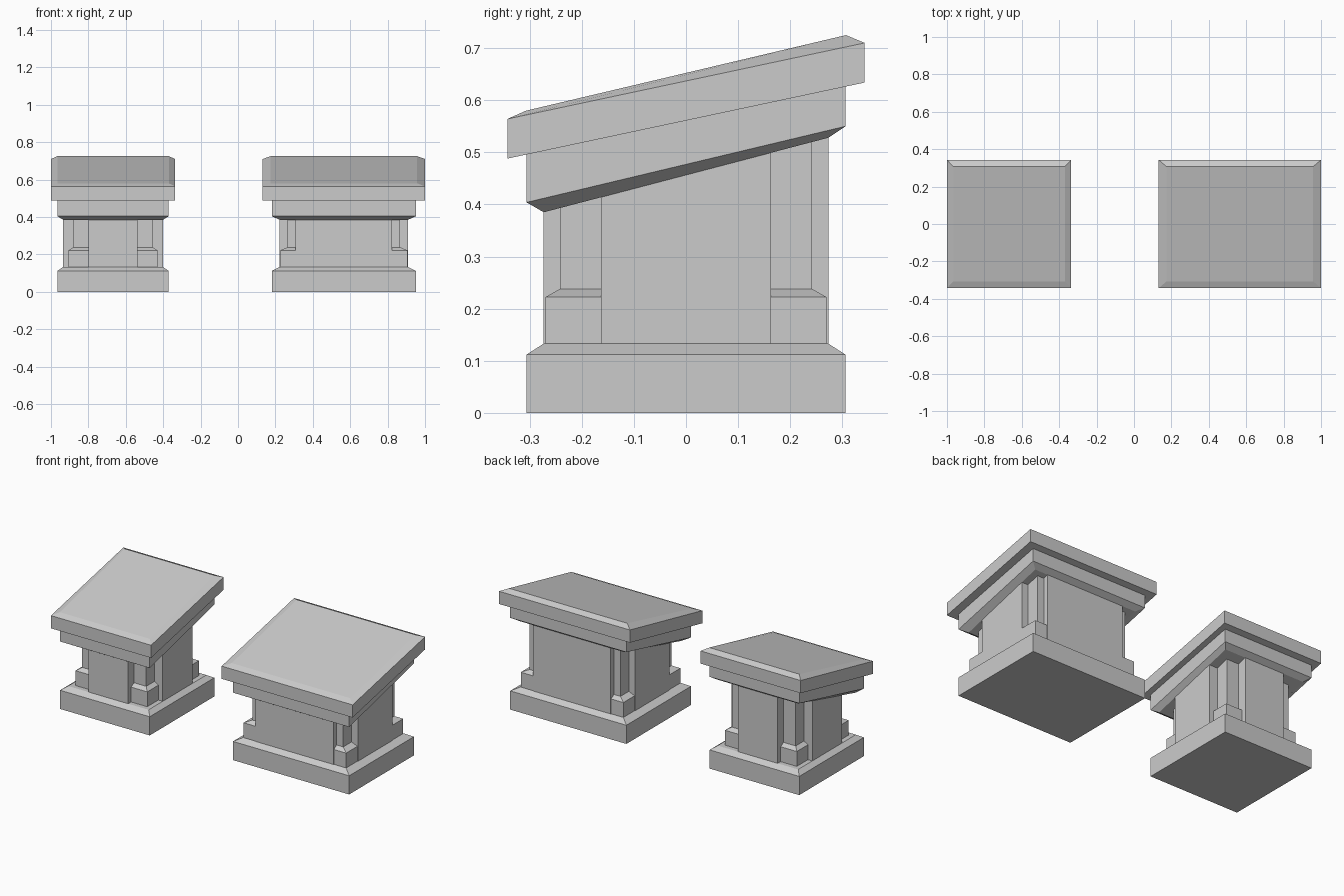
import bpy
import bmesh

if "Cube" in bpy.data.objects:
    bpy.data.objects.remove(bpy.data.objects["Cube"])


def loft(name, rings):
    """Stack of rectangles (x0, x1, y0, y1, z at y0, z at y1), capped at both ends."""
    bm = bmesh.new()
    loops = []
    for x0, x1, y0, y1, z0, z1 in rings:
        pts = [(x0, y0, z0), (x1, y0, z0), (x1, y1, z1), (x0, y1, z1)]
        loops.append([bm.verts.new(p) for p in pts])
    bm.faces.new(loops[0][::-1])
    bm.faces.new(loops[-1])
    for a, b in zip(loops, loops[1:]):
        for i in range(4):
            j = (i + 1) % 4
            bm.faces.new((a[i], a[j], b[j], b[i]))
    bmesh.ops.recalc_face_normals(bm, faces=bm.faces)
    mesh = bpy.data.meshes.new(name)
    bm.to_mesh(mesh)
    bm.free()
    obj = bpy.data.objects.new(name, mesh)
    bpy.context.collection.objects.link(obj)
    return obj


def slope(y):
    """Height of the tilted underside of the cornice, slightly embedded."""
    return 0.4565 + 0.262 * y + 0.004


def pedestal(side, cx, base, neck, cap, cap_top, panel, foot, shaft):
    """Each of panel, foot and shaft is an (x, y) half size."""
    def ring(hx, hy, z0, z1):
        return (cx - hx, cx + hx, -hy, hy, z0, z1)

    # Plinth with sloped upper edge
    loft(side + "_plinth", [ring(base, 0.306, 0, 0), ring(base, 0.306, 0.112, 0.112),
                            ring(neck, 0.273, 0.133, 0.133)])

    # Crossing body slabs that leave notched corners
    for label, hx, hy in (("front_back_body", panel[0], 0.273),
                          ("side_body", neck, panel[1])):
        loft(side + "_" + label, [ring(hx, hy, 0.131, 0.131),
                                  ring(hx, hy, slope(-hy), slope(hy))])

    # Corner pillars with wider feet
    for sx in (-1, 1):
        for sy in (-1, 1):
            def corner(size, z=None):
                x0, x1 = sorted((cx + sx * (panel[0] - 0.01), cx + sx * size[0]))
                y0, y1 = sorted((sy * (panel[1] - 0.01), sy * size[1]))
                if z is None:
                    return (x0, x1, y0, y1, slope(y0), slope(y1))
                return (x0, x1, y0, y1, z, z)
            loft(side + "_corner_pillar", [corner(foot, 0.131), corner(foot, 0.222),
                                           corner(shaft, 0.238), corner(shaft)])

    # Tilted cornice under the slab
    loft(side + "_cornice", [ring(neck, 0.273, 0.385, 0.528), ring(base, 0.306, 0.404, 0.55),
                             ring(base, 0.306, 0.51, 0.64)])

    # Tilted top slab with bevelled rim
    loft(side + "_top_slab", [ring(cap, 0.343, 0.488, 0.634), ring(cap, 0.343, 0.564, 0.71),
                              ring(cap_top, 0.307, 0.58, 0.725)])


pedestal("narrow", -0.668, 0.297, 0.267, 0.332, 0.298,
         (0.131, 0.14), (0.238, 0.245), (0.212, 0.218))
pedestal("wide", 0.566, 0.385, 0.343, 0.434, 0.392,
         (0.258, 0.163), (0.34, 0.27), (0.301, 0.242))
